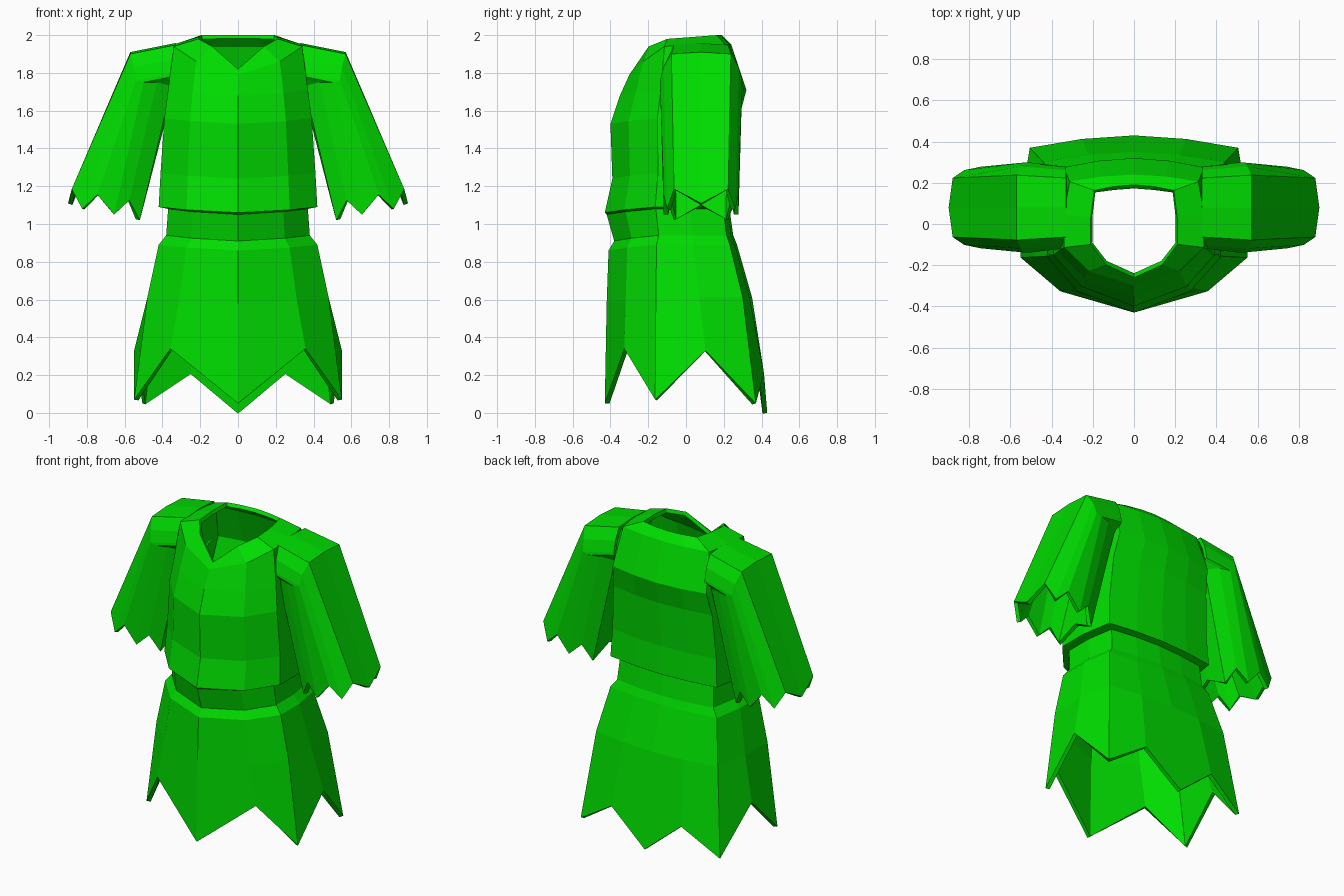
import bpy
import bmesh
from math import cos, sin, pi

cube = bpy.data.objects.get("Cube")
if cube:
    bpy.data.objects.remove(cube, do_unlink=True)

green = bpy.data.materials.new("bright green cloth")
green.use_nodes = True
green.diffuse_color = (0, 0.72, 0, 1)
shader = green.node_tree.nodes["Principled BSDF"]
shader.inputs["Base Color"].default_value = green.diffuse_color


def loft(name, rings, closed):
    """Skin the rings, mirror them across x and give the cloth a thickness."""
    bm = bmesh.new()
    rows = [[bm.verts.new(point) for point in ring] for ring in rings]
    count = len(rows[0])
    for low, high in zip(rows, rows[1:]):
        for i in range(count if closed else count - 1):
            j = (i + 1) % count
            bm.faces.new((low[i], low[j], high[j], high[i]))
    mesh = bpy.data.meshes.new(name)
    bm.to_mesh(mesh)
    bm.free()
    mesh.materials.append(green)
    obj = bpy.data.objects.new(name, mesh)
    bpy.context.collection.objects.link(obj)
    mirror = obj.modifiers.new("mirror", 'MIRROR')
    mirror.use_clip = True
    solid = obj.modifiers.new("cloth thickness", 'SOLIDIFY')
    solid.thickness = 0.025
    solid.offset = -1


def outline(width, front, back, heights):
    """Half outline from front centre, round the left side, to back centre."""
    side_front, side_back = -0.38 * front, 0.86 * back
    plan = [(0, -front),
            (0.65 * width, -0.76 * front),
            (width, side_front),
            (width, (side_front + side_back) / 2),
            (0.92 * width, side_back),
            (0.46 * width, 0.96 * back),
            (0, back)]
    return [(x, y, z) for (x, y), z in zip(plan, heights)]


def band(z, width, front, back):
    """Level outline that dips a little at front centre."""
    side = z + 0.03
    return outline(width, front, back, [z, (z + side) / 2] + [side] * 5)


# Skirt, waistband, tunic and neckline in one piece, from the hem upwards
loft("tunic_body", [
    # jagged skirt hem, points alternating with notches
    outline(0.55, 0.43, 0.43, [0.05, 0.34, 0.07, 0.33, 0.05, 0.21, 0]),
    band(0.58, 0.48, 0.42, 0.35),
    band(0.86, 0.42, 0.41, 0.27),
    # waistband
    band(0.91, 0.38, 0.38, 0.25),
    band(1.05, 0.37, 0.42, 0.23),
    # overhanging tunic hem and chest
    band(1.06, 0.42, 0.43, 0.27),
    band(1.24, 0.41, 0.39, 0.26),
    band(1.53, 0.39, 0.4, 0.28),
    band(1.68, 0.37, 0.35, 0.32),
    # yoke and V-shaped neck opening
    outline(0.34, 0.3, 0.24, [1.79, 1.86, 1.94] + [1.95] * 4),
    outline(0.21, 0.26, 0.19, [1.82, 1.94, 1.98, 1.99, 2, 2, 2]),
], False)

# Sleeve section: rounded box, 7 steps from its outer to its inner side
STEPS = 7
# Shoulder positions (x, z) for those steps
SHOULDER = [(0.57, 1.91), (0.57, 1.9), (0.55, 1.83), (0.54, 1.76),
            (0.5, 1.75), (0.43, 1.75), (0.35, 1.73), (0.37, 1.6)]
root, shoulder, cuff = [], [], []
for i in range(2 * STEPS):
    step = min(i, 2 * STEPS - i)
    angle = pi * step / STEPS
    depth = abs(sin(angle)) ** 0.4 * (-0.2 if i < STEPS else 0.2)
    y = 0.08 + depth
    x, z = SHOULDER[step]
    # the root rises gently towards the neck, hidden inside the yoke
    root.append((0.33, y, z + (x - 0.33) / 5))
    shoulder.append((x, y + depth / 10, z))
    # jagged cuff, every other step cut upwards
    notch = 0.09 * (step % 2)
    cuff.append((0.7 + 0.2 * cos(angle), y, 1.11 - 0.015 * step + notch))
loft("sleeves", [root, shoulder, cuff], True)
